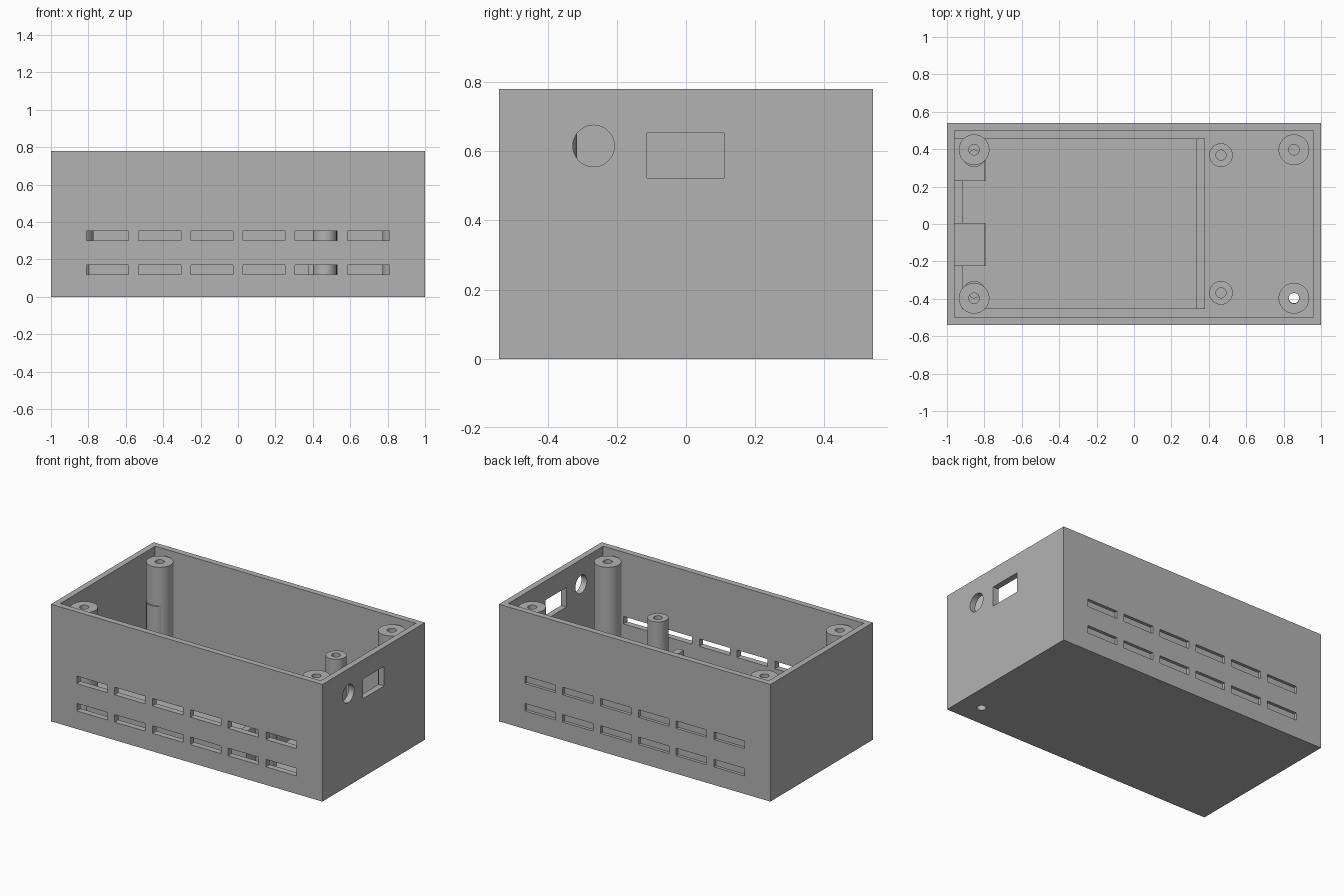
import bpy, bmesh, math
from mathutils import Matrix, Vector

if "Cube" in bpy.data.objects:
    bpy.data.objects.remove(bpy.data.objects["Cube"])

grey = bpy.data.materials.new("plain grey")
grey.diffuse_color = (0.45, 0.45, 0.45, 1)
grey.use_nodes = True
grey.node_tree.nodes["Principled BSDF"].inputs["Base Color"].default_value = grey.diffuse_color


def finish(name, bm):
    bmesh.ops.recalc_face_normals(bm, faces=bm.faces)
    me = bpy.data.meshes.new(name)
    bm.to_mesh(me)
    bm.free()
    me.materials.append(grey)
    ob = bpy.data.objects.new(name, me)
    bpy.context.collection.objects.link(ob)
    return ob


def add_box(bm, x0, x1, y0, y1, z0, z1):
    size = Vector((x1 - x0, y1 - y0, z1 - z0, 1))
    mid = Vector(((x0 + x1) / 2, (y0 + y1) / 2, (z0 + z1) / 2))
    bmesh.ops.create_cube(bm, size=1, matrix=Matrix.Translation(mid) @ Matrix.Diagonal(size))


def box(name, *dims):
    bm = bmesh.new()
    add_box(bm, *dims)
    return finish(name, bm)


def add_rod(bm, centre, radius, depth, rot=Matrix()):
    bmesh.ops.create_cone(bm, cap_ends=True, segments=48, radius1=radius, radius2=radius,
                          depth=depth, matrix=Matrix.Translation(centre) @ rot)


def smooth(ob):
    bpy.ops.object.select_all(action='DESELECT')
    ob.select_set(True)
    bpy.context.view_layer.objects.active = ob
    bpy.ops.object.shade_smooth_by_angle(angle=math.radians(30))


def tube(name, x, y, r_out, r_in, z0, z1):
    # hollow post: outer wall, ring top and bore
    bm = bmesh.new()
    rings = []
    for r, z in ((r_out, z0), (r_out, z1), (r_in, z1), (r_in, z0)):
        rings.append([bm.verts.new((x + r * math.cos(a), y + r * math.sin(a), z))
                      for a in (math.tau * i / 48 for i in range(48))])
    for k in range(4):
        lo, hi = rings[k], rings[(k + 1) % 4]
        for i in range(48):
            j = (i + 1) % 48
            bm.faces.new((lo[i], lo[j], hi[j], hi[i]))
    smooth(finish(name, bm))


FLOOR = 0.04

# Cutters: inner cavity first, then all the openings
cavity = box("cavity_cutter", -0.96, 0.96, -0.50, 0.50, FLOOR, 1.0)
bm = bmesh.new()
for i in range(6):
    x = -0.6975 + 0.279 * i
    for z in (0.145, 0.327):
        dims = (x - 0.1125, x + 0.1125)
        add_box(bm, *dims, -0.60, -0.47, z - 0.025, z + 0.025)   # through vents, front
        add_box(bm, *dims, 0.52, 0.60, z - 0.025, z + 0.025)     # shallow vents, back
add_box(bm, 0.90, 1.10, -0.113, 0.11, 0.522, 0.653)              # side socket window
add_rod(bm, (1.0, -0.267, 0.615), 0.06, 0.2, Matrix.Rotation(math.pi / 2, 4, 'Y'))
add_rod(bm, (0.855, -0.395, 0.02), 0.028, 0.1)                   # hole through the floor
openings = finish("opening_cutter", bm)

# Open-topped shell
shell = box("shell", -1, 1, -0.54, 0.54, 0, 0.78)
for cutter in (cavity, openings):
    mod = shell.modifiers.new(cutter.name, 'BOOLEAN')
    mod.operation = 'DIFFERENCE'
    mod.solver = 'EXACT'
    mod.object = cutter
dg = bpy.context.evaluated_depsgraph_get()
shell.data = bpy.data.meshes.new_from_object(shell.evaluated_get(dg))
shell.modifiers.clear()
for cutter in (cavity, openings):
    bpy.data.objects.remove(cutter)
smooth(shell)

# Corner screw posts and shorter board standoffs
for sx in (-1, 1):
    for sy in (-1, 1):
        tube("corner_post", sx * 0.855, sy * 0.397, 0.082, 0.028, FLOOR, 0.745)
for x in (-0.855, 0.465):
    for sy in (-1, 1):
        tube("board_standoff", x, sy * 0.368, 0.063, 0.027, FLOOR, 0.487)

# Raised tray on the floor with its end stop
box("tray", -0.92, 0.335, -0.455, 0.458, FLOOR, 0.20)
box("tray_end_stop", 0.335, 0.38, -0.455, 0.458, FLOOR, 0.27)

# Retaining clips on the left wall, with slightly sloping inner faces
for y0, y1 in ((-0.225, 0.005), (0.23, 0.458)):
    clip = box("retaining_clip", -0.96, -0.785, y0, y1, FLOOR, 0.27)
    for v in clip.data.vertices:
        if v.co.x > -0.8 and v.co.z > 0.2:
            v.co.x -= 0.012
